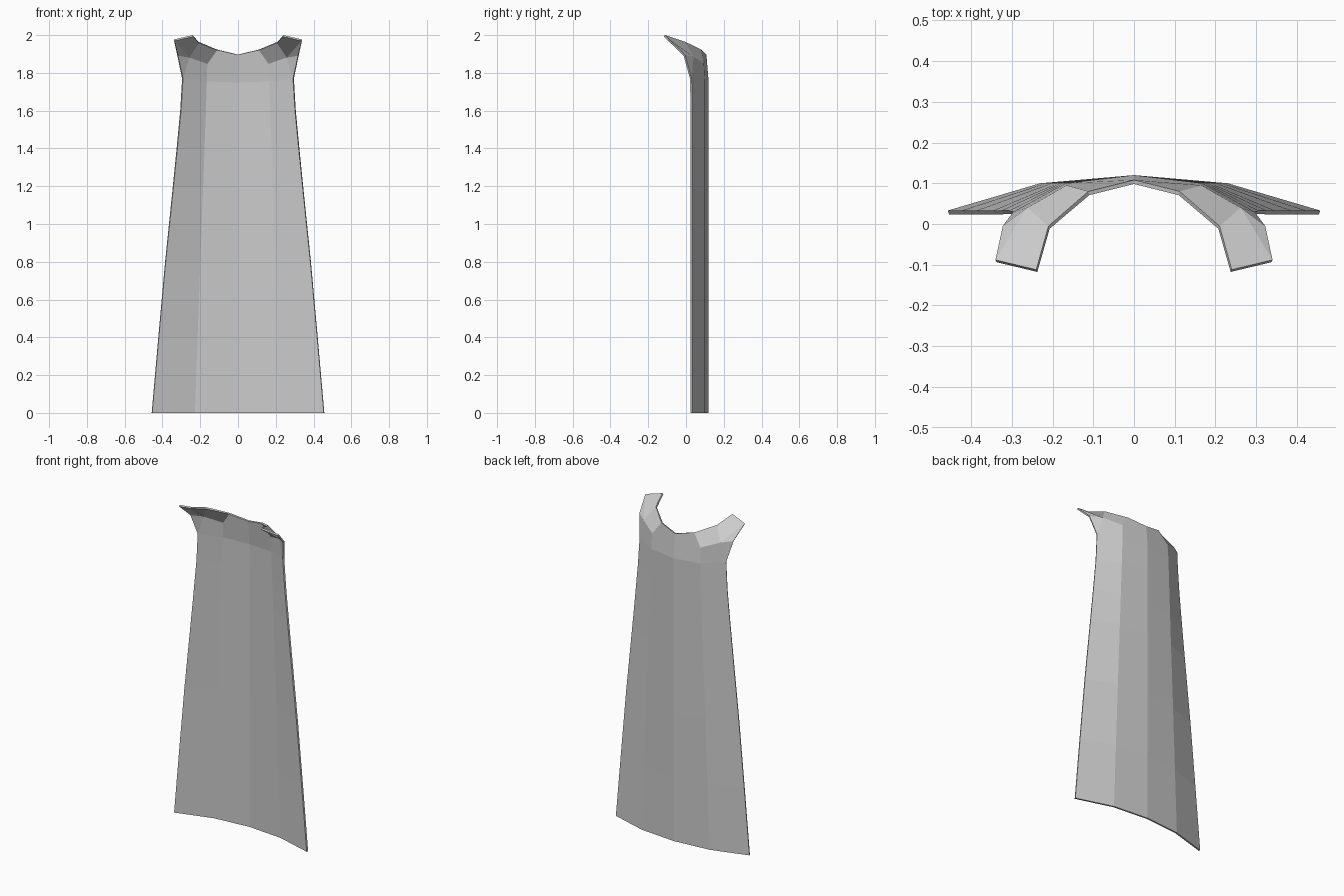
import bpy
import bmesh

cube = bpy.data.objects.get("Cube")
if cube:
    bpy.data.objects.remove(cube)

# Plain grey cloth
cloth = bpy.data.materials.new("grey cloth")
cloth.use_nodes = True
grey = (0.6, 0.6, 0.6, 1)
cloth.diffuse_color = grey
cloth.node_tree.nodes["Principled BSDF"].inputs["Base Color"].default_value = grey

bm = bmesh.new()


def vert(x, y, z):
    return bm.verts.new((x, y, z))


# Hanging cloth, left half: each row runs centre, fold, edge
rows = []
for z, fold, edge in [(0, .23, .457), (.4, .216, .422), (.8, .202, .386),
                      (1.2, .187, .345), (1.4, .18, .325), (1.6, .173, .306)]:
    rows.append([vert(0, .12, z), vert(fold, .10, z), vert(edge, .033, z)])
rows.append([vert(0, .12, 1.75), vert(.168, .10, 1.755), vert(.296, .03, 1.77)])
for low, high in zip(rows, rows[1:]):
    for i in range(2):
        bm.faces.new((low[i], high[i], high[i + 1], low[i + 1]))

# Collar, left half, rising and curling forward to the shoulder tip
centre, fold, edge = rows[-1]
neck_back = vert(0, .108, 1.897)
neck_side = vert(.112, .08, 1.924)
neck_front = vert(.21, -.005, 1.965)
crease = vert(.165, .095, 1.85)
shoulder = vert(.262, .04, 1.885)
side = vert(.322, -.005, 1.895)
tip_in = vert(.24, -.112, 2.0)
tip_out = vert(.34, -.088, 1.977)
for face in [(centre, neck_back, neck_side, crease, fold),
             (fold, crease, shoulder, edge),
             (crease, neck_side, neck_front, shoulder),
             (edge, shoulder, side),
             (shoulder, tip_out, side),
             (shoulder, neck_front, tip_in, tip_out)]:
    bm.faces.new(face)

mesh = bpy.data.meshes.new("cape")
bm.to_mesh(mesh)
bm.free()
mesh.materials.append(cloth)
cape = bpy.data.objects.new("cape", mesh)
bpy.context.collection.objects.link(cape)

# Right half and cloth thickness
mirror = cape.modifiers.new("mirror", 'MIRROR')
mirror.use_clip = True
thick = cape.modifiers.new("thickness", 'SOLIDIFY')
thick.thickness = .01
thick.offset = -1
